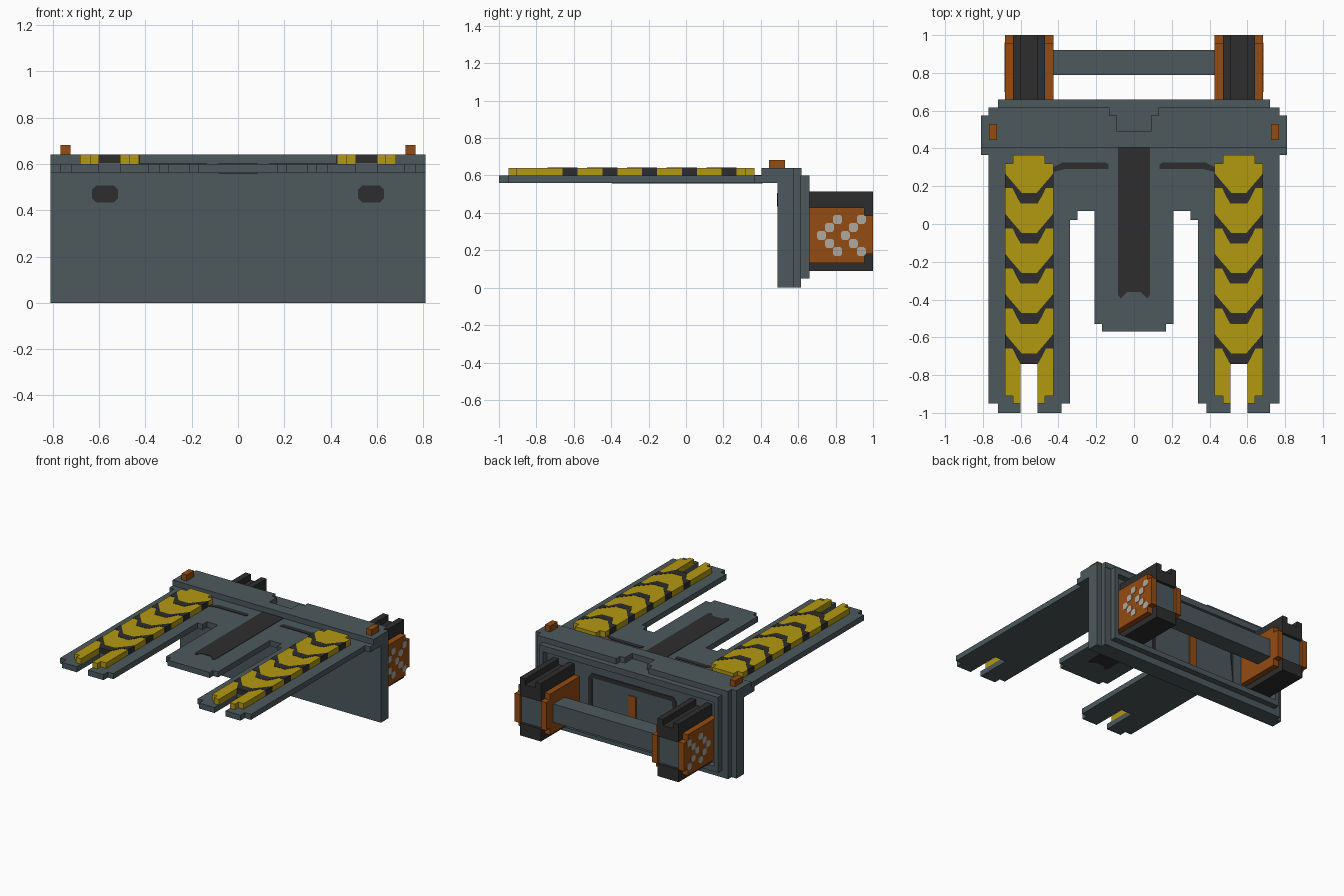
import bpy, bmesh
from mathutils import Vector

cube = bpy.data.objects.get("Cube")
if cube:
    bpy.data.objects.remove(cube, do_unlink=True)


def material(name, rgb):
    m = bpy.data.materials.new(name)
    m.use_nodes = True
    m.diffuse_color = (*rgb, 1)
    m.node_tree.nodes["Principled BSDF"].inputs["Base Color"].default_value = (*rgb, 1)
    return m


SLATE = material("slate grey", (0.075, 0.098, 0.107))
YELLOW = material("hazard yellow", (0.45, 0.32, 0.005))
DARK = material("charcoal", (0.027, 0.027, 0.028))
ORANGE = material("burnt orange", (0.30, 0.072, 0.006))
LIGHT = material("pale grey", (0.42, 0.39, 0.34))


def prism(name, pts, lo, hi, mat, axis="z"):
    """Extrude a flat outline between lo and hi along an axis."""
    place = {"z": lambda a, b, c: (a, b, c),
             "y": lambda a, b, c: (a, c, b),
             "x": lambda a, b, c: (c, a, b)}[axis]
    bm = bmesh.new()
    face = bm.faces.new([bm.verts.new(place(a, b, lo)) for a, b in pts])
    top = bmesh.ops.extrude_face_region(bm, geom=[face])
    verts = [g for g in top["geom"] if isinstance(g, bmesh.types.BMVert)]
    bmesh.ops.translate(bm, verts=verts, vec=Vector(place(0, 0, hi - lo)))
    bmesh.ops.recalc_face_normals(bm, faces=bm.faces)
    mesh = bpy.data.meshes.new(name)
    bm.to_mesh(mesh)
    bm.free()
    mesh.materials.append(mat)
    obj = bpy.data.objects.new(name, mesh)
    bpy.context.collection.objects.link(obj)
    return obj


def box(name, x, y, z, mat):
    return prism(name, [(x[0], y[0]), (x[1], y[0]), (x[1], y[1]), (x[0], y[1])], *z, mat)


def mirrored(half):
    """Complete an outline that is symmetric about x = 0."""
    return half + [(-x, y) for x, y in reversed(half)]


def side(s, a, b):
    return tuple(sorted((s * a, s * b)))


def octagon(cx, cy, w, h, c):
    return [(cx + sx * (w - dx), cy + sy * (h - dy)) for sx, sy, dx, dy in
            [(1, 1, c, 0), (1, 1, 0, c), (1, -1, 0, c), (1, -1, c, 0),
             (-1, -1, c, 0), (-1, -1, 0, c), (-1, 1, 0, c), (-1, 1, c, 0)]]


# Flat deck with two slotted forks and a middle tongue
prism("fork_deck", mirrored([
    (0.77, 0.365), (0.77, -0.95), (0.72, -0.95), (0.72, -1), (0.60, -1), (0.60, -0.74),
    (0.51, -0.74), (0.51, -1), (0.385, -1), (0.385, -0.95), (0.34, -0.95), (0.34, 0.02),
    (0.30, 0.02), (0.30, 0.07), (0.21, 0.07), (0.21, -0.53), (0.17, -0.53), (0.17, -0.57)]),
    0.56, 0.60, SLATE)
prism("tongue_inset", mirrored([
    (0.085, 0.41), (0.085, -0.375), (0.07, -0.395), (0.055, -0.38), (0.035, -0.36)]),
    0.558, 0.603, DARK)

# Upright wall, stepped towards the back
box("deck_ledge", (-0.81, 0.81), (0.365, 0.50), (0.56, 0.60), SLATE)
box("wall", (-0.81, 0.81), (0.49, 0.575), (0, 0.60), SLATE)
box("wall_step", (-0.77, 0.77), (0.575, 0.615), (0, 0.60), SLATE)
prism("top_cap", [
    (-0.81, 0.405), (0.81, 0.405), (0.81, 0.575), (0.77, 0.575), (0.77, 0.618), (0.13, 0.618),
    (0.13, 0.575), (0.09, 0.575), (0.09, 0.49), (-0.09, 0.49), (-0.09, 0.575), (-0.13, 0.575),
    (-0.13, 0.618), (-0.77, 0.618), (-0.77, 0.575), (-0.81, 0.575)], 0.60, 0.64, SLATE)

# Raised rim and markings on the back of the wall
for z in ((0.05, 0.09), (0.555, 0.60)):
    box("back_rim_rail", (-0.72, 0.72), (0.615, 0.66), z, SLATE)
for s in (1, -1):
    box("back_rim_post", side(s, 0.69, 0.72), (0.615, 0.66), (0.09, 0.555), SLATE)
prism("back_frame_line", mirrored([
    (0.355, 0.10), (0.355, 0.45), (0.33, 0.48)]) + [
    (-0.32, 0.45), (-0.325, 0.44), (-0.325, 0.10), (-0.324, 0.10), (-0.324, 0.44),
    (-0.32, 0.449), (0.32, 0.449), (0.325, 0.44), (0.325, 0.10)][5:],
    0.614, 0.620, DARK, "y")
box("back_stripe", (-0.03, 0.03), (0.614, 0.622), (0.10, 0.40), ORANGE)

for s in (1, -1):
    cx = s * 0.555
    # Hazard strip on the fork
    prism("fork_strip", [(cx + x, y) for x, y in mirrored([
        (0.085, 0.365), (0.085, 0.32), (0.128, 0.32), (0.128, -0.91), (0.085, -0.91),
        (0.085, -0.95), (0.045, -0.95), (0.045, -0.74)])], 0.60, 0.64, YELLOW)
    for i in range(5):
        dy = -0.2125 * i
        prism("fork_chevron", [(cx + x, y + dy) for x, y in mirrored([
            (0.04, 0.165), (0.10, 0.235), (0.129, 0.27), (0.129, 0.19), (0.088, 0.19),
            (0.066, 0.145), (0.045, 0.109)])], 0.601, 0.642, DARK)
    # Thin groove on the deck and window on the wall front
    prism("deck_groove", [(s * x, y) for x, y in [
        (0.135, 0.29), (0.135, 0.315), (0.15, 0.325), (0.38, 0.325), (0.43, 0.30),
        (0.43, 0.275), (0.37, 0.29)]], 0.598, 0.603, DARK)
    prism("wall_window", octagon(s * 0.575, 0.47, 0.056, 0.036, 0.018),
          0.486, 0.492, DARK, "y")
    box("marker_light", side(s, 0.725, 0.767), (0.445, 0.53), (0.64, 0.683), ORANGE)

    # Rear coupling arm: dark pads around a slate core
    box("arm_core", side(s, 0.47, 0.64), (0.60, 0.98), (0.18, 0.38), SLATE)
    box("arm_top_pad", side(s, 0.47, 0.64), (0.60, 1.0), (0.38, 0.47), DARK)
    for a in (0.47, 0.597):
        box("arm_top_ridge", side(s, a, a + 0.043), (0.60, 1.0), (0.47, 0.513), DARK)
    box("arm_bottom_pad", side(s, 0.47, 0.64), (0.60, 1.0), (0.09, 0.18), DARK)
    for a in (0.427, 0.64):
        prism("arm_side_plate", [(0.61, 0.132), (0.955, 0.132), (0.955, 0.18), (1.0, 0.18),
                                 (1.0, 0.385), (0.955, 0.385), (0.955, 0.43), (0.61, 0.43)],
              *side(s, a, a + 0.043), ORANGE, "x")
    # Dotted arrows on the outer plate
    for start in (0.724, 0.852):
        for dy, dz in ((0, 0), (1, 1), (1, -1), (2, 2), (2, -2)):
            prism("arrow_dot", octagon(start + 0.043 * dy, 0.279 + 0.043 * dz, 0.024, 0.024, 0.010),
                  *side(s, 0.681, 0.686), LIGHT, "x")

# Cross bar between the arms
box("cross_bar", (-0.43, 0.43), (0.79, 0.92), (0.21, 0.345), SLATE)
